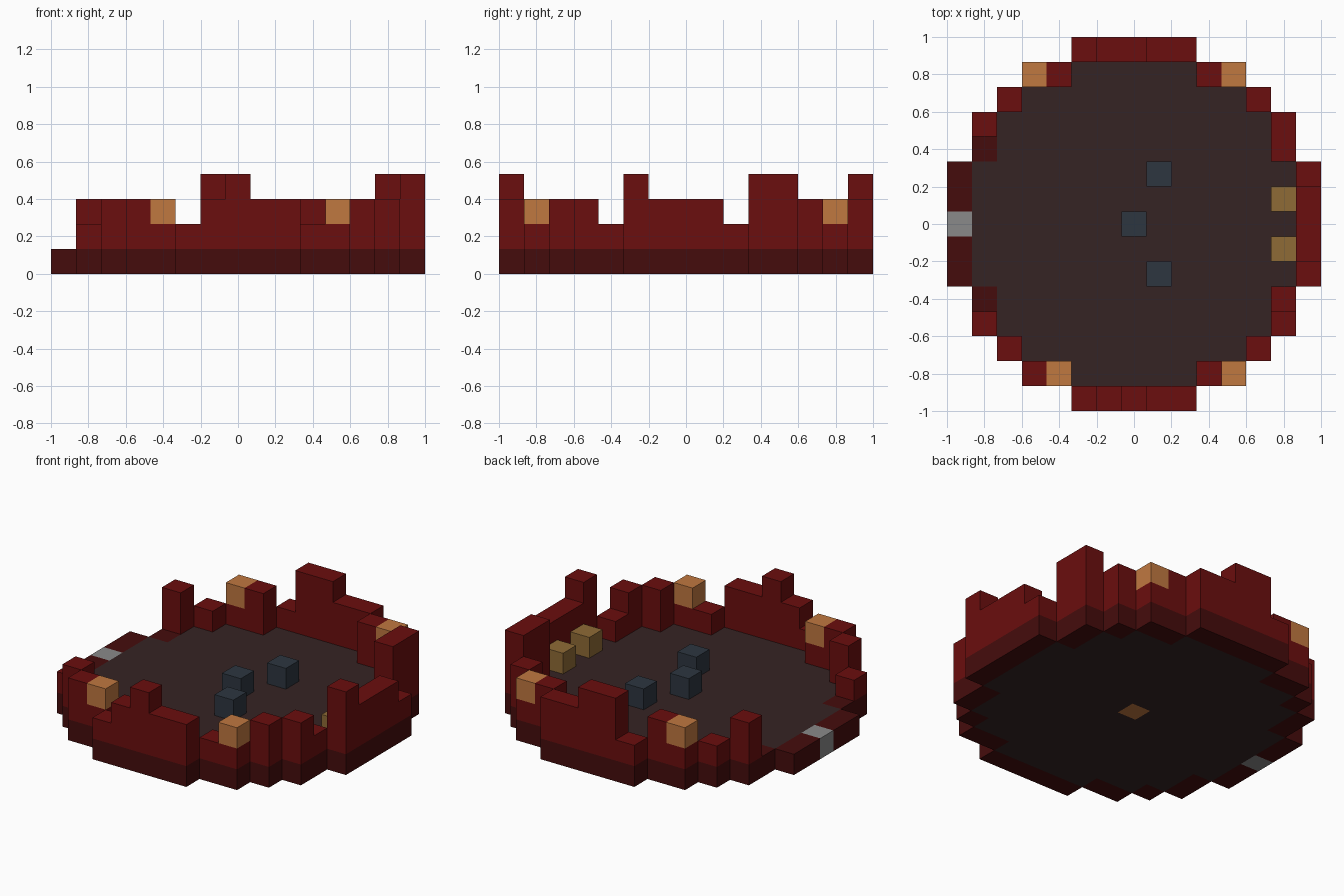
import bpy, bmesh, math
from mathutils import Vector

if "Cube" in bpy.data.objects:
    bpy.data.objects.remove(bpy.data.objects["Cube"], do_unlink=True)

CELL = 2 / 15  # edge of one block


def material(name, hex_code):
    """Flat material from an sRGB hex code."""
    srgb = [int(hex_code[k:k + 2], 16) / 255 for k in (0, 2, 4)]
    linear = [c / 12.92 if c <= 0.04045 else ((c + 0.055) / 1.055) ** 2.4 for c in srgb]
    mat = bpy.data.materials.new(name)
    mat.use_nodes = True
    mat.diffuse_color = (*linear, 1)
    mat.node_tree.nodes["Principled BSDF"].inputs["Base Color"].default_value = (*linear, 1)
    return mat


def blocks(name, cells, mat):
    """Join grid cells (column, row, level) into one shell without inner faces."""
    cells = set(cells)
    bm = bmesh.new()
    for cell in cells:
        centre = Vector(cell) + Vector((0, 0, 0.5))
        for axis in range(3):
            for sign in (-1, 1):
                normal = Vector((0, 0, 0))
                normal[axis] = sign
                if tuple(int(c + n) for c, n in zip(cell, normal)) in cells:
                    continue
                u = Vector((0, 0, 0))
                u[(axis + 1) % 3] = 0.5
                v = normal.cross(u)
                middle = centre + normal / 2
                corners = (middle - u - v, middle + u - v, middle + u + v, middle - u + v)
                bm.faces.new([bm.verts.new(c * CELL) for c in corners])
    bmesh.ops.remove_doubles(bm, verts=bm.verts, dist=0.001)
    mesh = bpy.data.meshes.new(name)
    bm.to_mesh(mesh)
    bm.free()
    mesh.materials.append(mat)
    obj = bpy.data.objects.new(name, mesh)
    bpy.context.collection.objects.link(obj)
    return obj


wall_red = material("wall_red", "6b0e0e")
base_red = material("dark_base_red", "450c0c")
floor_brown = material("floor_brown", "352424")
orange = material("lamp_orange", "c07840")
gold = material("gold", "8f6b36")
slate = material("slate_blue", "2d3640")
grey = material("gate_grey", "8a8a8a")

# Round plan: half width of each row, counted from the middle row
HALF_WIDTHS = (7, 7, 7, 6, 6, 5, 4, 2)
disc = {(i, j) for j in range(-7, 8) for i in range(-7, 8) if abs(i) <= HALF_WIDTHS[abs(j)]}
ring = [(i, j) for i, j in disc
        if not {(i + 1, j), (i - 1, j), (i, j + 1), (i, j - 1)} <= disc]
ring.sort(key=lambda c: math.atan2(c[1], c[0]) % math.tau)

# Ruined wall heights, counter-clockwise from +x, one string per quarter
heights = "3324433333" + "4423323111" + "1111233323" + "4332333243"
lamps = {(4, 6, 2), (-4, 6, 2), (-3, -6, 2), (4, -6, 2)}
walls = {(i, j, k) for (i, j), h in zip(ring, heights) for k in range(1, int(h))}
gate = (-7, 0)
core = (0, 0)

# Base and floor
blocks("base_ring", [(i, j, 0) for i, j in ring if (i, j) != gate], base_red)
blocks("floor", [(i, j, 0) for i, j in disc - set(ring) - {core}], floor_brown)
blocks("gate_step", [(*gate, 0)], grey)
blocks("floor_core", [(*core, 0)], orange)

# Walls and lamps
blocks("ruined_wall", walls - lamps, wall_red)
blocks("wall_lamps", lamps, orange)

# Blocks standing on the floor
blocks("slate_blocks", [(0, 0, 1), (1, 2, 1), (1, -2, 1)], slate)
blocks("gold_blocks", [(6, 1, 1), (6, -1, 1)], gold)
